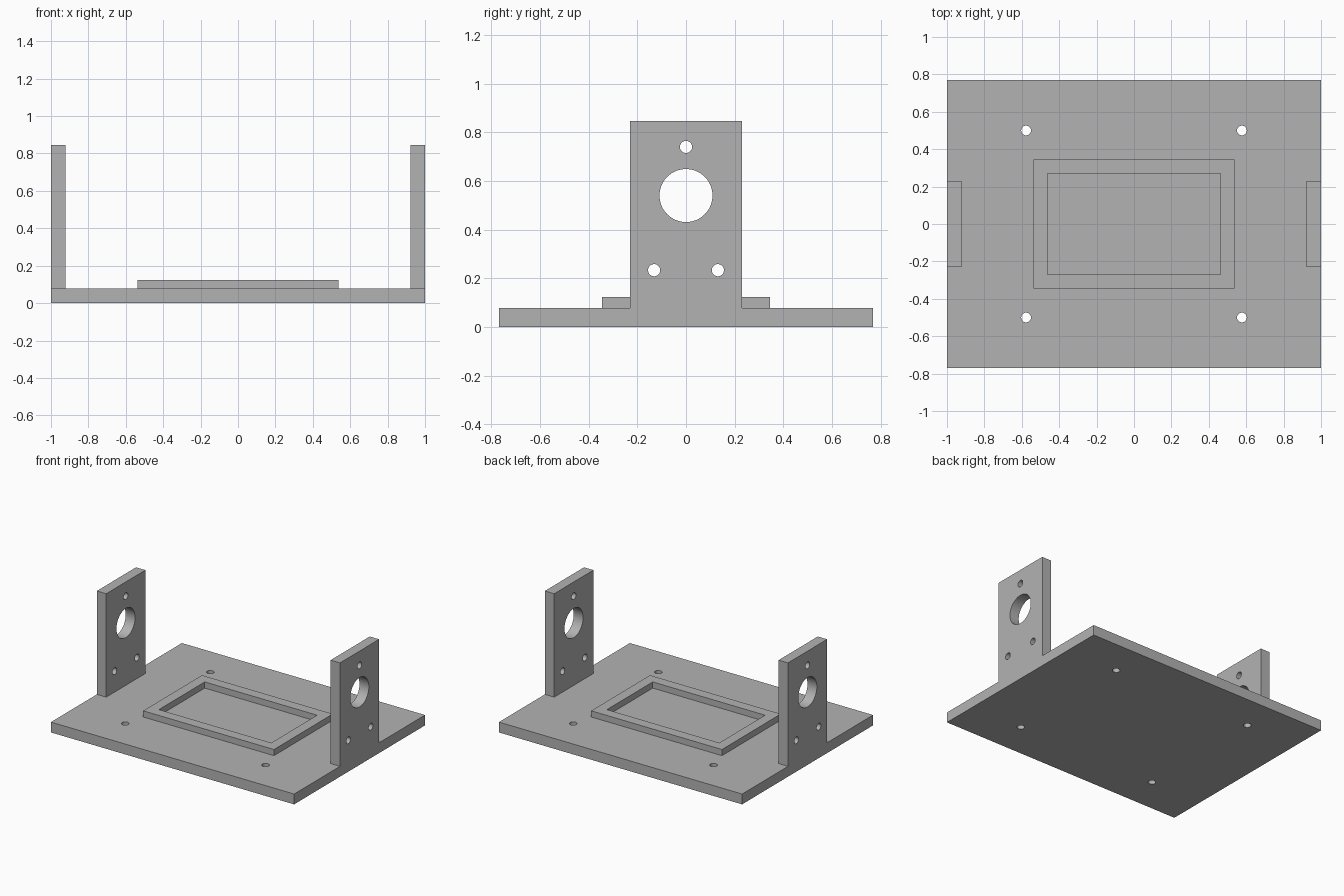
import bpy, bmesh, math
from mathutils import Matrix, Vector

cube = bpy.data.objects.get("Cube")
if cube:
    bpy.data.objects.remove(cube, do_unlink=True)

grey = bpy.data.materials.new("plain grey")
grey.use_nodes = True
colour = (0.45, 0.45, 0.45, 1)
grey.diffuse_color = colour
grey.node_tree.nodes["Principled BSDF"].inputs["Base Color"].default_value = colour


def rect(x0, x1, y0, y1):
    return [(x0, y0), (x1, y0), (x1, y1), (x0, y1)]


def circle(x, y, r, n=48):
    return [(x + r * math.cos(math.tau * i / n), y + r * math.sin(math.tau * i / n))
            for i in range(n)]


def plate(name, loops, thickness, matrix):
    """Extrude an outline with holes (first loop is the outer edge) into a plate."""
    curve = bpy.data.curves.new(name + " profile", "CURVE")
    curve.dimensions = "2D"
    curve.fill_mode = "BOTH"
    curve.extrude = thickness / 2
    for loop in loops:
        spline = curve.splines.new("POLY")
        spline.points.add(len(loop) - 1)
        for point, (x, y) in zip(spline.points, loop):
            point.co = (x, y, 0, 1)
        spline.use_cyclic_u = True
    temp = bpy.data.objects.new(name + " profile", curve)
    bpy.context.collection.objects.link(temp)
    graph = bpy.context.evaluated_depsgraph_get()
    mesh = bpy.data.meshes.new_from_object(temp.evaluated_get(graph))
    bpy.data.objects.remove(temp, do_unlink=True)
    bpy.data.curves.remove(curve)

    # Weld walls to caps and place the part
    bm = bmesh.new()
    bm.from_mesh(mesh)
    bmesh.ops.remove_doubles(bm, verts=bm.verts, dist=0.0001)
    bmesh.ops.transform(bm, matrix=matrix, verts=bm.verts)
    bmesh.ops.recalc_face_normals(bm, faces=bm.faces)
    bm.to_mesh(mesh)
    bm.free()
    mesh.name = name
    mesh.materials.clear()
    mesh.materials.append(grey)
    obj = bpy.data.objects.new(name, mesh)
    bpy.context.collection.objects.link(obj)
    bpy.ops.object.select_all(action="DESELECT")
    obj.select_set(True)
    bpy.context.view_layer.objects.active = obj
    bpy.ops.object.shade_smooth_by_angle(angle=math.radians(30))
    return obj


THICK = 0.077
RIM = 0.046

# Base plate with four mounting holes
base = [rect(-1, 1, -0.769, 0.769)]
base += [circle(sx * 0.577, sy * 0.5, 0.026) for sx in (-1, 1) for sy in (-1, 1)]
plate("base_plate", base, THICK, Matrix.Translation((0, 0, THICK / 2)))

# Raised rectangular frame in the middle
frame = [rect(-0.538, 0.538, -0.346, 0.346), rect(-0.462, 0.462, -0.269, 0.269)]
plate("raised_frame", frame, RIM, Matrix.Translation((0, 0, THICK + RIM / 2)))

# Upright end brackets: a large bore and three screw holes
bracket = [rect(-0.23, 0.23, THICK, 0.846), circle(0, 0.54, 0.109, 64),
           circle(0, 0.74, 0.025), circle(-0.131, 0.233, 0.025), circle(0.131, 0.233, 0.025)]
stand = Matrix(((0, 0, 1, 0), (1, 0, 0, 0), (0, 1, 0, 0), (0, 0, 0, 1)))
for name, side in (("left_bracket", 1), ("right_bracket", -1)):
    plate(name, bracket, THICK, Matrix.Translation((side * (1 - THICK / 2), 0, 0)) @ stand)
